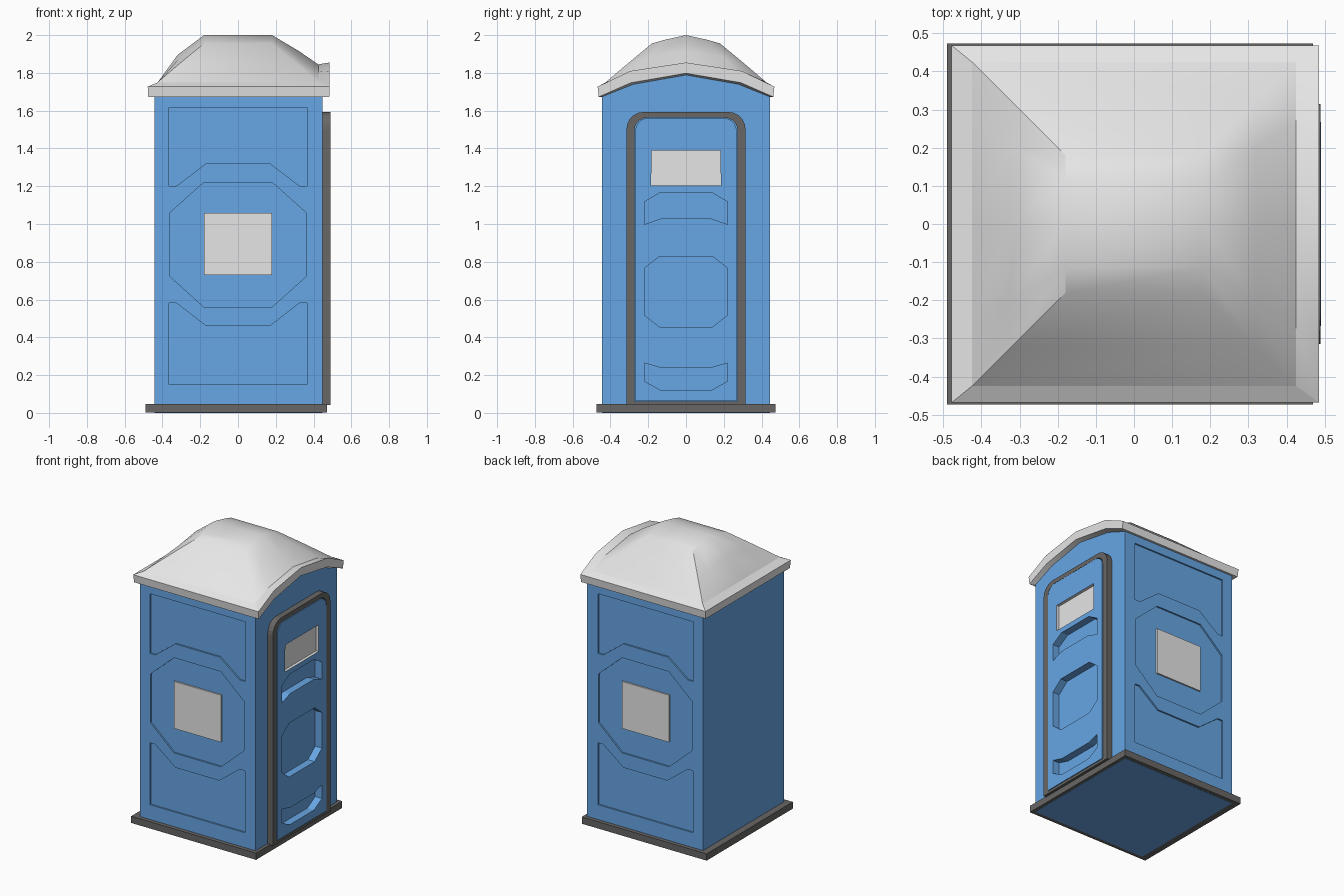
import bpy, bmesh, math

if "Cube" in bpy.data.objects:
    bpy.data.objects.remove(bpy.data.objects["Cube"])


def make_material(name, color):
    m = bpy.data.materials.new(name)
    m.use_nodes = True
    m.diffuse_color = (*color, 1)
    m.node_tree.nodes["Principled BSDF"].inputs["Base Color"].default_value = (*color, 1)
    return m


BLUE = make_material("blue plastic", (0.137, 0.38, 0.78))
GREY = make_material("light grey plastic", (0.79, 0.79, 0.79))
DARK = make_material("dark grey trim", (0.138, 0.135, 0.132))
MATS = [BLUE, GREY, DARK]


def finish(name, bm):
    """Turn a bmesh into an object with outward normals."""
    bmesh.ops.recalc_face_normals(bm, faces=bm.faces)
    mesh = bpy.data.meshes.new(name)
    bm.to_mesh(mesh)
    bm.free()
    for m in MATS:
        mesh.materials.append(m)
    obj = bpy.data.objects.new(name, mesh)
    bpy.context.collection.objects.link(obj)
    return obj


def place(axis, d, p):
    return (d, *p) if axis == "x" else (p[0], d, p[1])


def add_prism(bm, axis, pts, d0, d1, mat):
    """Extrude an outline along x or y between two depths."""
    a = [bm.verts.new(place(axis, d0, p)) for p in pts]
    b = [bm.verts.new(place(axis, d1, p)) for p in pts]
    n = len(pts)
    faces = [bm.faces.new(a), bm.faces.new(b[::-1])]
    faces += [bm.faces.new((a[i], a[(i + 1) % n], b[(i + 1) % n], b[i])) for i in range(n)]
    for f in faces:
        f.material_index = MATS.index(mat)


def prism(name, axis, pts, d0, d1, mat):
    bm = bmesh.new()
    add_prism(bm, axis, pts, d0, d1, mat)
    return finish(name, bm)


def mirrored(half):
    """Complete a right-hand outline with its left-hand mirror."""
    return half + [(-u, v) for u, v in reversed(half)]


def rect(w, z0, z1):
    return mirrored([(w, z0), (w, z1)])


def arch(w, z0, z1, r):
    arc = [(w - r + r * math.cos(t), z1 - r + r * math.sin(t))
           for t in (math.pi / 2 * i / 5 for i in range(6))]
    return mirrored([(w, z0)] + arc)


def cut(cutter, *targets):
    """Carve the cutter out of the targets, then delete the cutter."""
    for target in targets:
        mod = target.modifiers.new("recesses", "BOOLEAN")
        mod.operation = "DIFFERENCE"
        mod.solver = "EXACT"
        mod.material_mode = "TRANSFER"
        mod.object = cutter
        with bpy.context.temp_override(object=target, active_object=target):
            bpy.ops.object.modifier_apply(modifier=mod.name)
    bpy.data.objects.remove(cutter)


# Base skid around the foot of the cabin
prism("base_skid", "y", [(-0.49, 0.001), (0.47, 0.001), (0.47, 0.048), (-0.49, 0.048)],
      -0.473, 0.473, DARK)

# Cabin: reaches the ground, flat top at the rear wall, arched top at the door wall
gable = [(0.446, 1.675), (0.29, 1.742), (0, 1.79), (-0.29, 1.742), (-0.446, 1.675)]
bm = bmesh.new()
front = [bm.verts.new((0.448, y, z)) for y, z in gable]
rear = [bm.verts.new((-0.443, y, 1.675)) for y, z in gable]
low = [bm.verts.new((x, y, 0)) for x, y in
       ((0.448, -0.446), (0.448, 0.446), (-0.443, 0.446), (-0.443, -0.446))]
bm.faces.new(front + [low[0], low[1]])
bm.faces.new(rear + [low[3], low[2]])
bm.faces.new((low[1], low[2], rear[0], front[0]))
bm.faces.new((low[0], low[3], rear[4], front[4]))
bm.faces.new(low)
for i in range(4):
    bm.faces.new((front[i], front[i + 1], rear[i + 1], rear[i]))
cabin = finish("cabin", bm)

# Shallow recessed panels on both side walls
upper_panel = mirrored([(0.17, 1.32), (0.325, 1.202), (0.365, 1.202), (0.365, 1.617)])
lower_panel = mirrored([(0.365, 0.151), (0.365, 0.581), (0.325, 0.581), (0.17, 0.461)])
octagon = mirrored([(0.18, 0.56), (0.36, 0.722), (0.36, 1.06), (0.18, 1.221)])
bm = bmesh.new()
for side in (-1, 1):
    for outline in (upper_panel, lower_panel, octagon):
        add_prism(bm, "y", outline, side * 0.435, side * 0.5, BLUE)
cut(finish("panel_cutter", bm), cabin)

# Grey placards in the octagons
for side, label in ((-1, "front"), (1, "back")):
    prism(label + "_placard", "y", rect(0.18, 0.73, 1.057), side * 0.43, side * 0.4455, GREY)

# Door slab with deep recesses and a window
door = prism("door", "x", arch(0.268, 0.064, 1.56, 0.066), 0.43, 0.491, BLUE)
bm = bmesh.new()
for outline in (
    mirrored([(0.13, 1.03), (0.22, 0.998), (0.22, 1.117), (0.135, 1.167)]),
    mirrored([(0.14, 0.455), (0.22, 0.518), (0.22, 0.766), (0.14, 0.829)]),
    mirrored([(0.135, 0.121), (0.22, 0.168), (0.22, 0.264), (0.13, 0.238)]),
):
    add_prism(bm, "x", outline, 0.439, 0.52, BLUE)
add_prism(bm, "x", mirrored([(0.185, 1.203), (0.182, 1.389)]), 0.471, 0.52, GREY)
cut(finish("door_cutter", bm), door, cabin)

# Door frame: band between two arches
outer, inner = arch(0.315, 0.043, 1.593, 0.09), arch(0.273, 0.06, 1.563, 0.068)
bm = bmesh.new()
loops = [[bm.verts.new((x, *p)) for p in pts]
         for x, pts in ((0.44, outer), (0.489, outer), (0.489, inner), (0.44, inner))]
n = len(outer)
for k in range(4):
    a, b = loops[k], loops[(k + 1) % 4]
    for i in range(n):
        j = (i + 1) % n
        bm.faces.new((a[i], a[j], b[j], b[i])).material_index = MATS.index(DARK)
finish("door_frame", bm)

# Roof: stacked rings from the underside of the eave up to the crown.
# Each ring: rear x, front x, half depth, heights at corner/shoulder/middle of rear and front
rings = [
    (-0.435, 0.445, 0.44, (1.674, 1.674, 1.674), (1.674, 1.739, 1.788)),
    (-0.475, 0.483, 0.462, (1.673, 1.673, 1.673), (1.673, 1.748, 1.798)),
    (-0.478, 0.485, 0.468, (1.727, 1.727, 1.727), (1.727, 1.81, 1.855)),
    (-0.425, 0.425, 0.425, (1.75, 1.75, 1.75), (1.75, 1.805, 1.845)),
    (-0.32, 0.32, 0.32, (1.84, 1.867, 1.895), (1.84, 1.882, 1.917)),
    (-0.18, 0.18, 0.18, (1.956, 1.975, 2.0), (1.956, 1.975, 2.0)),
]
bm = bmesh.new()
rows = []
for x0, x1, w, hr, hf in rings:
    ys = [-w, -0.63 * w, 0, 0.63 * w, w]
    rows.append(([bm.verts.new((x0, y, hr[2 - abs(2 - i)])) for i, y in enumerate(ys)],
                 [bm.verts.new((x1, y, hf[2 - abs(2 - i)])) for i, y in enumerate(ys)]))
sharp = []
for level, ((r0, f0), (r1, f1)) in enumerate(zip(rows, rows[1:])):
    for i in range(4):
        bm.faces.new((r0[i], r0[i + 1], r1[i + 1], r1[i]))
        bm.faces.new((f0[i], f0[i + 1], f1[i + 1], f1[i]))
    for k in (0, 4):
        bm.faces.new((r0[k], f0[k], f1[k], r1[k]))
        # Rear hips stay crisp; front hips only below the dome
        sharp.append((r0[k], r1[k]))
        if level < 3:
            sharp.append((f0[k], f1[k]))
for row in (rows[0], rows[-1]):
    for i in range(4):
        bm.faces.new((row[0][i], row[0][i + 1], row[1][i + 1], row[1][i]))
# Eave rings are creased all round, the crown along its rear edge
for rear_row, front_row in rows[:4]:
    for side in (rear_row, front_row):
        sharp += list(zip(side, side[1:]))
    sharp += [(rear_row[k], front_row[k]) for k in (0, 4)]
crown = rows[-1][0]
sharp += [(crown[0], crown[1]), (crown[3], crown[4])]
for f in bm.faces:
    f.material_index = MATS.index(GREY)
    f.smooth = True
for a, b in sharp:
    bm.edges.get((a, b)).smooth = False
finish("roof", bm)

# Drop unused colour slots
for obj in bpy.context.collection.objects:
    if obj.type == "MESH":
        with bpy.context.temp_override(object=obj, active_object=obj, selected_objects=[obj]):
            bpy.ops.object.material_slot_remove_unused()
